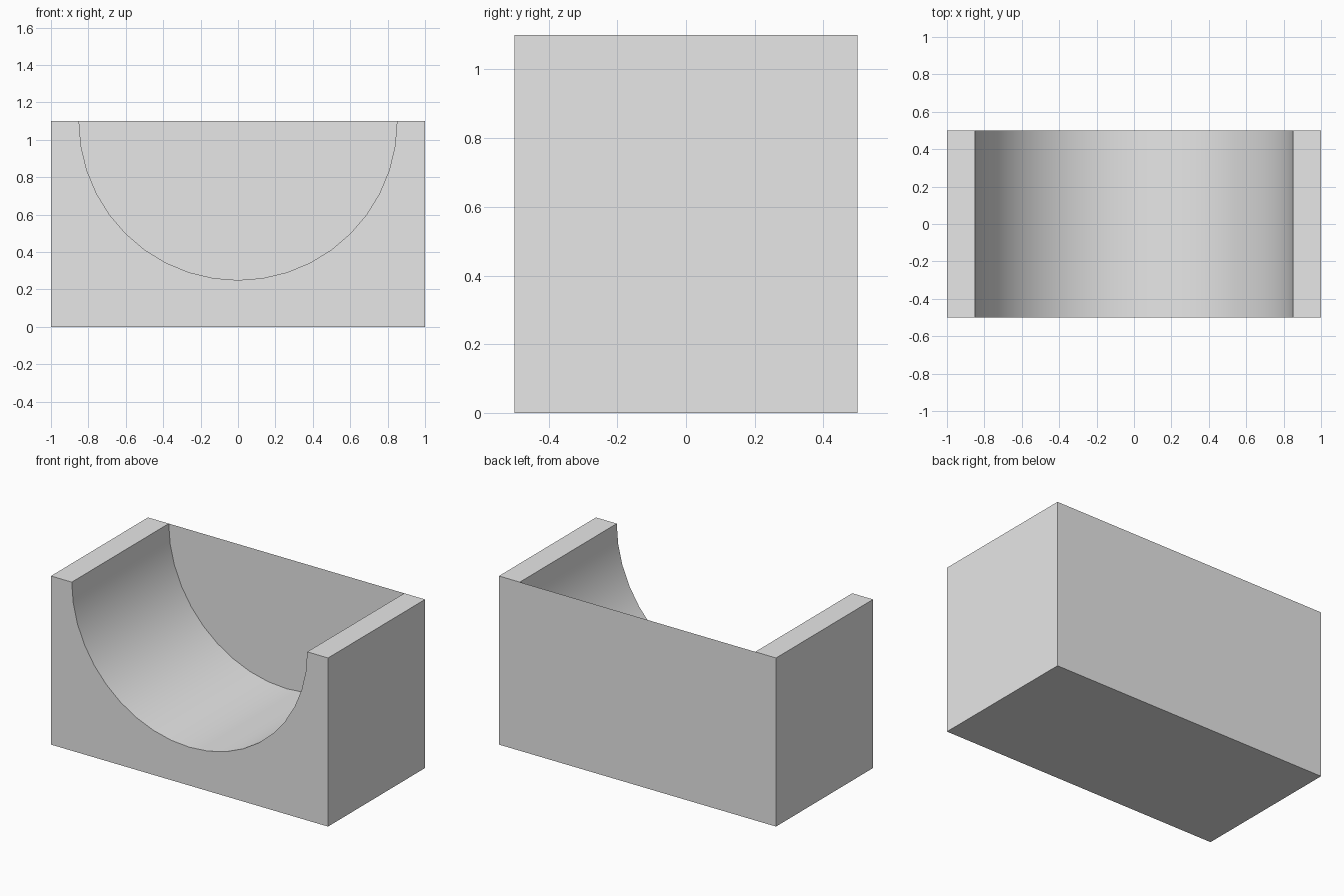
import bpy, bmesh
from math import sin, cos, pi

cube = bpy.data.objects.get("Cube")
if cube:
    bpy.data.objects.remove(cube)

HALF_W, HALF_D, HEIGHT, RADIUS, SEGMENTS = 1.0, 0.5, 1.1, 0.85, 20

grey = bpy.data.materials.new("light_grey")
grey.use_nodes = True
grey.diffuse_color = (0.8, 0.8, 0.8, 1)
grey.node_tree.nodes["Principled BSDF"].inputs["Base Color"].default_value = grey.diffuse_color


def profile_object(name, profile, y, depth=0):
    """Flat x-z outline facing the front, optionally extruded backwards."""
    bm = bmesh.new()
    face = bm.faces.new([bm.verts.new((x, y, z)) for x, z in profile])
    if depth:
        ext = bmesh.ops.extrude_face_region(bm, geom=[face], use_keep_orig=True)
        moved = [v for v in ext["geom"] if isinstance(v, bmesh.types.BMVert)]
        bmesh.ops.translate(bm, verts=moved, vec=(0, depth, 0))
        bmesh.ops.recalc_face_normals(bm, faces=bm.faces)
    mesh = bpy.data.meshes.new(name)
    bm.to_mesh(mesh)
    bm.free()
    mesh.materials.append(grey)
    obj = bpy.data.objects.new(name, mesh)
    bpy.context.collection.objects.link(obj)
    return obj


# Half-round outline, from the right rim down and up to the left rim
arc = [(-RADIUS * cos(pi * i / SEGMENTS), HEIGHT - RADIUS * sin(pi * i / SEGMENTS))
       for i in range(SEGMENTS + 1)]

# Block with the half-round channel cut through it
corners = [(HALF_W, HEIGHT), (HALF_W, 0), (-HALF_W, 0), (-HALF_W, HEIGHT)]
block = profile_object("channel_block", arc + corners, -HALF_D, 2 * HALF_D)

# Thin sheet closing the back end of the channel
profile_object("back_panel", arc, HALF_D)

# Smooth channel, sharp block edges
bpy.ops.object.select_all(action="DESELECT")
block.select_set(True)
bpy.context.view_layer.objects.active = block
bpy.ops.object.shade_smooth_by_angle(angle=pi / 6)
